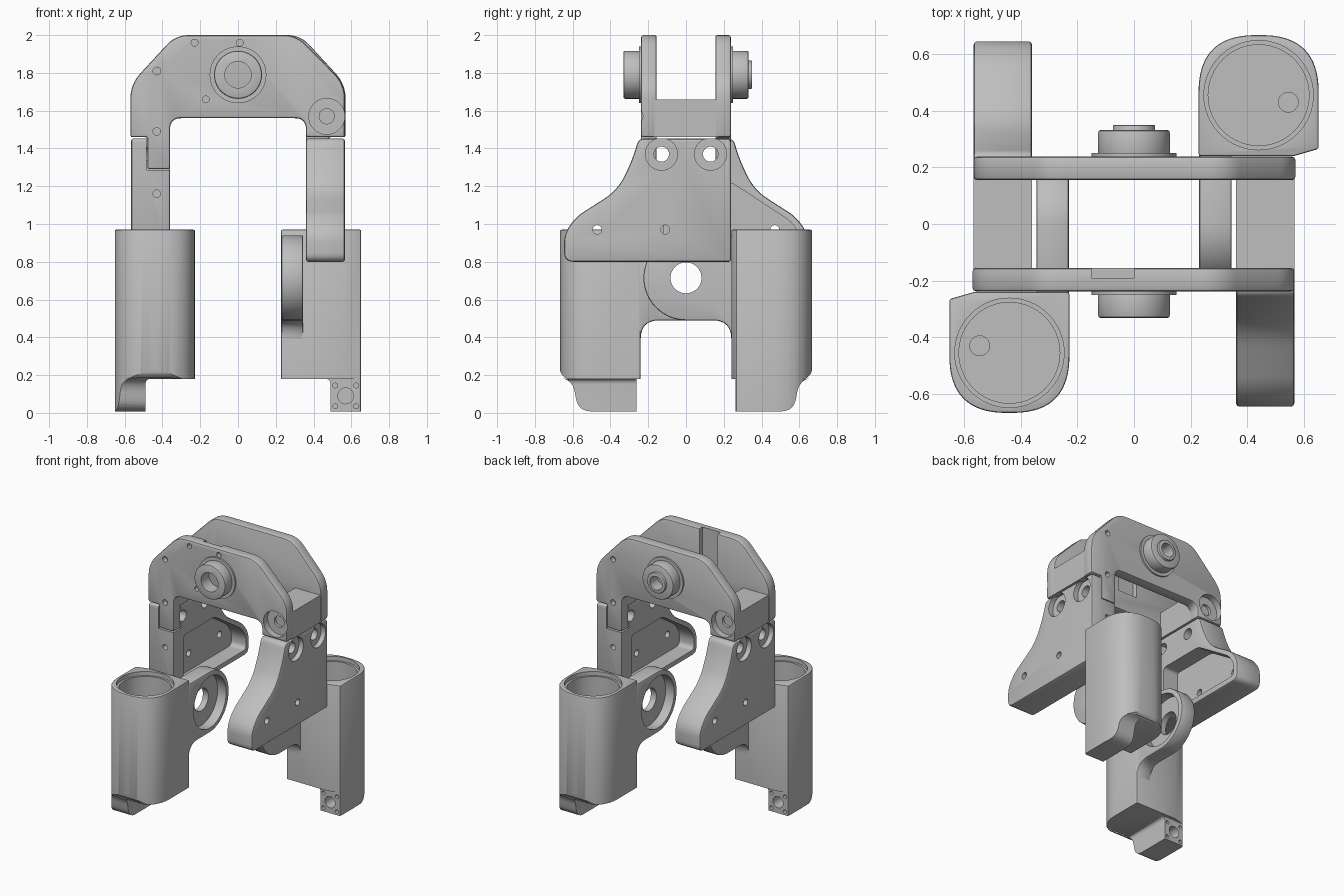
import bpy, bmesh, math
from mathutils import Vector

cube = bpy.data.objects.get("Cube")
if cube:
    bpy.data.objects.remove(cube, do_unlink=True)

grey = bpy.data.materials.new("machined grey")
grey.use_nodes = True
COLOUR = (0.52, 0.52, 0.52, 1)
grey.diffuse_color = COLOUR
grey.node_tree.nodes["Principled BSDF"].inputs["Base Color"].default_value = COLOUR


def rounded(points, steps=8):
    """Outline from (u, v) or (u, v, corner size) entries."""
    out = []
    for i, p in enumerate(points):
        c = Vector(p[:2])
        if len(p) == 2:
            out.append(c)
            continue
        a, b = (c + (Vector(points[j % len(points)][:2]) - c).normalized() * p[2]
                for j in (i - 1, i + 1))
        for k in range(steps + 1):
            t = k / steps
            out.append(a * (1 - t) ** 2 + c * 2 * t * (1 - t) + b * t * t)
    return out


def circle(u, v, r, n=48):
    return [Vector((u + r * math.cos(math.tau * i / n), v + r * math.sin(math.tau * i / n)))
            for i in range(n)]


def prism(name, outline, axis, lo, hi, bevel=0.0):
    """Extrude an outline along an axis; the outline uses the other two axes in order."""
    def place(p, d):
        return {"x": (d, p[0], p[1]), "y": (p[0], d, p[1]), "z": (p[0], p[1], d)}[axis]
    bm = bmesh.new()
    low = [bm.verts.new(place(p, lo)) for p in outline]
    high = [bm.verts.new(place(p, hi)) for p in outline]
    bm.faces.new(low)
    bm.faces.new(high)
    for i in range(len(low)):
        j = (i + 1) % len(low)
        bm.faces.new((low[i], low[j], high[j], high[i]))
    bmesh.ops.recalc_face_normals(bm, faces=bm.faces)
    mesh = bpy.data.meshes.new(name)
    bm.to_mesh(mesh)
    bm.free()
    mesh.materials.append(grey)
    obj = bpy.data.objects.new(name, mesh)
    bpy.context.collection.objects.link(obj)
    if bevel:
        mod = obj.modifiers.new("soft edges", "BEVEL")
        mod.width, mod.segments, mod.limit_method = bevel, 2, "ANGLE"
        mod.angle_limit = math.radians(40)
    return obj


def box(u0, u1, v0, v1):
    return [(u0, v0), (u1, v0), (u1, v1), (u0, v1)]


def carve(obj, cutters):
    """Subtract each (outline, axis, lo, hi), then bake the result."""
    helpers = []
    for spec in cutters:
        h = prism("cutter", *spec)
        h.hide_render = True
        helpers.append(h)
        mod = obj.modifiers.new("cut", "BOOLEAN")
        mod.operation, mod.solver, mod.object = "DIFFERENCE", "EXACT", h
    bpy.context.view_layer.update()
    deps = bpy.context.evaluated_depsgraph_get()
    baked = bpy.data.meshes.new_from_object(obj.evaluated_get(deps))
    obj.modifiers.clear()
    obj.data = baked
    for h in helpers:
        bpy.data.objects.remove(h, do_unlink=True)
    parts.append(obj)
    return obj


def turned_copy(obj, name):
    twin = obj.copy()
    twin.data = obj.data.copy()
    twin.name = name
    twin.rotation_euler.z = math.pi
    bpy.context.collection.objects.link(twin)
    parts.append(twin)


parts = []

# Arched side plates
arch = rounded([(-.57, 1.46), (-.57, 1.74, .08), (-.33, 2, .07), (.31, 2, .07), (.566, 1.74, .08),
                (.566, 1.46), (.36, 1.46), (.36, 1.56, .06), (-.36, 1.56, .06),
                (-.36, 1.29), (-.48, 1.29), (-.48, 1.46)])
shared_cuts = [(circle(.47, 1.57, .095), "y", -.3, -.19), (circle(.47, 1.57, .04), "y", -.3, -.17)]
shared_cuts += [(circle(-.43, z, .02, 20), "y", -.3, -.2) for z in (1.81, 1.49)]
front_cuts = [(circle(x, z, .018, 20), "y", -.3, -.21)
              for x, z in ((-.23, 1.96), (.01, 1.96), (-.17, 1.66))]
front_cuts += [(box(-.15, .0, 1.7, 2.1), "y", -.19, -.1)]
plate = carve(prism("back_plate", arch, "y", -.238, -.155, .012), shared_cuts)
plate.rotation_euler.z = math.pi
carve(prism("front_plate", arch, "y", -.238, -.155, .012), shared_cuts + front_cuts)

# Bearing bosses on both plates
for name, s in (("front", -1), ("back", 1)):
    bore = [(circle(0, 1.79, .07), "y", s * .2, s * .4)]
    carve(prism(name + "_bearing_flange", circle(0, 1.79, .15, 64), "y", s * .225, s * .25), bore)
    carve(prism(name + "_bearing_boss", circle(0, 1.79, .127, 64), "y", s * .23, s * .332, .01),
          bore)
carve(prism("back_shaft_sleeve", circle(0, 1.79, .075), "y", .23, .35, .006),
      [(circle(0, 1.79, .05), "y", .26, .4)])

# Yoke block between the plates
yoke = carve(prism("left_yoke", box(.36, .566, 1.46, 1.66), "y", -.17, .17), [])
turned_copy(yoke, "right_yoke")

# Flared leg with an inner pocket and screw holes
flare = rounded([(.238, .8), (.238, 1.452, .02), (-.25, 1.452, .03), (-.285, 1.34, .06),
                 (-.36, 1.18, .09), (-.58, 1.04, .05), (-.645, .95, .05), (-.645, .8, .05)])
pocket = rounded([(.12, .84, .03), (.12, 1.22, .03), (-.24, 1.22, .03),
                  (-.56, 1.01, .04), (-.61, .93, .04), (-.61, .84, .04)])
leg_cuts = [(pocket, "x", .3, .48), (box(.3, .485, 1.285, 1.5), "y", .15, .3)]
for y in (-.13, .13):
    leg_cuts += [(circle(y, 1.37, .085), "x", .53, .6), (circle(y, 1.37, .04), "x", .3, .6)]
leg_cuts += [(circle(y, .97, .024, 20), "x", .3, .6) for y in (-.47, -.11)]
leg_cuts += [(circle(.43, 1.16, .02, 20), "y", .18, .3)]
leg = carve(prism("left_leg", flare, "x", .36, .566, .012), leg_cuts)
turned_copy(leg, "right_leg")

# Motor holder: D-shaped tube with an offset foot
CX, CY = .44, .455
shell = rounded([(.228, .24), (.565, .24), (.652, .265), (.652, .667, .2), (.228, .667, .2)], 16)
heel = rounded([(.8, -.1), (.48, -.1), (.48, .008), (.57, .008, .07), (.6, .17, .06),
                (.67, .19, .06), (.67, .3), (.8, .3)])
under = rounded([(.1, -.1), (.49, -.1), (.49, .18, .03), (.1, .18)])
tube_cuts = [(heel, "x", .1, .8), (under, "y", .1, .8),
             (box(.1, .8, -.1, .18), "y", .1, .262), (box(.1, .8, -.1, .008), "y", .1, .8),
             (circle(CX, CY, .193, 64), "z", .94, 1.1), (circle(CX, CY, .178, 64), "z", .24, 1.1),
             (circle(.545, .43, .035, 24), "z", .1, .5),
             (circle(.57, .09, .042, 24), "y", .2, .36)]
tube_cuts += [(circle(.57 + dx, .09 + dz, .013, 16), "y", .2, .3)
              for dx in (-.055, .055) for dz in (-.055, .055)]
holder = carve(prism("left_motor_holder", shell, "z", 0, .97, .008), tube_cuts)
turned_copy(holder, "right_motor_holder")

# Pivot arm reaching from the holder, ending in a cupped ring
R, PZ = .225, .715
arm = [(R * math.cos(a), PZ + R * math.sin(a))
       for a in (math.pi * (.5 + i / 32) for i in range(32))]
arm += rounded([(0, PZ - R), (.24, PZ - R, .1), (.24, .38), (.27, .38), (.27, PZ + R)])
arm_cuts = [(circle(0, PZ, .19, 64), "x", .1, .3), (circle(0, PZ, .082), "x", .1, .5)]
pivot = carve(prism("left_pivot_arm", arm, "x", .23, .345, .012), arm_cuts)
turned_copy(pivot, "right_pivot_arm")

# Smooth curved faces, keep machined edges crisp
bpy.ops.object.select_all(action="DESELECT")
for obj in parts:
    obj.select_set(True)
bpy.context.view_layer.objects.active = parts[0]
bpy.ops.object.shade_smooth_by_angle(angle=math.radians(32))
